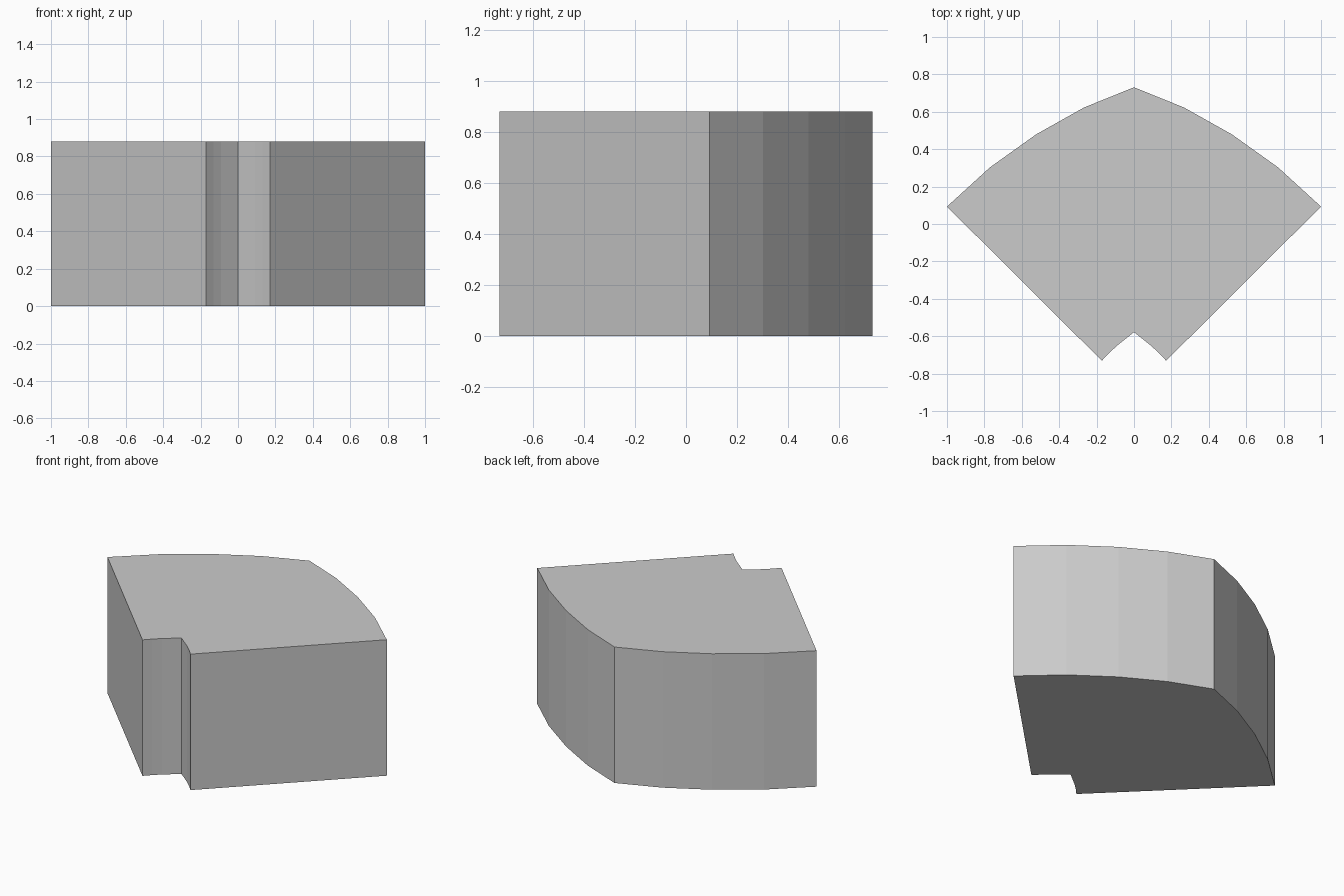
import bpy, bmesh

if "Cube" in bpy.data.objects:
    bpy.data.objects.remove(bpy.data.objects["Cube"])

HEIGHT = 0.88

# Right half of the plan outline: notch apex, notch curve, straight side, outer curve, back tip
half = [(0, -0.578), (0.045, -0.614), (0.09, -0.65), (0.132, -0.689), (0.172, -0.731),
        (1, 0.093), (0.77, 0.303), (0.522, 0.48), (0.267, 0.623), (0, 0.731)]

# Mirror the points between the two centre-line points
outline = half + [(-x, y) for x, y in reversed(half[1:-1])]

# Extrude the outline into a solid block
bm = bmesh.new()
base = bm.faces.new([bm.verts.new((x, y, 0)) for x, y in outline])
top = bmesh.ops.extrude_face_region(bm, geom=[base], use_keep_orig=True)["geom"]
bmesh.ops.translate(bm, vec=(0, 0, HEIGHT),
                    verts=[g for g in top if isinstance(g, bmesh.types.BMVert)])
bmesh.ops.recalc_face_normals(bm, faces=bm.faces)

mesh = bpy.data.meshes.new("notched_fan_block")
bm.to_mesh(mesh)
bm.free()
block = bpy.data.objects.new("notched_fan_block", mesh)
bpy.context.collection.objects.link(block)
